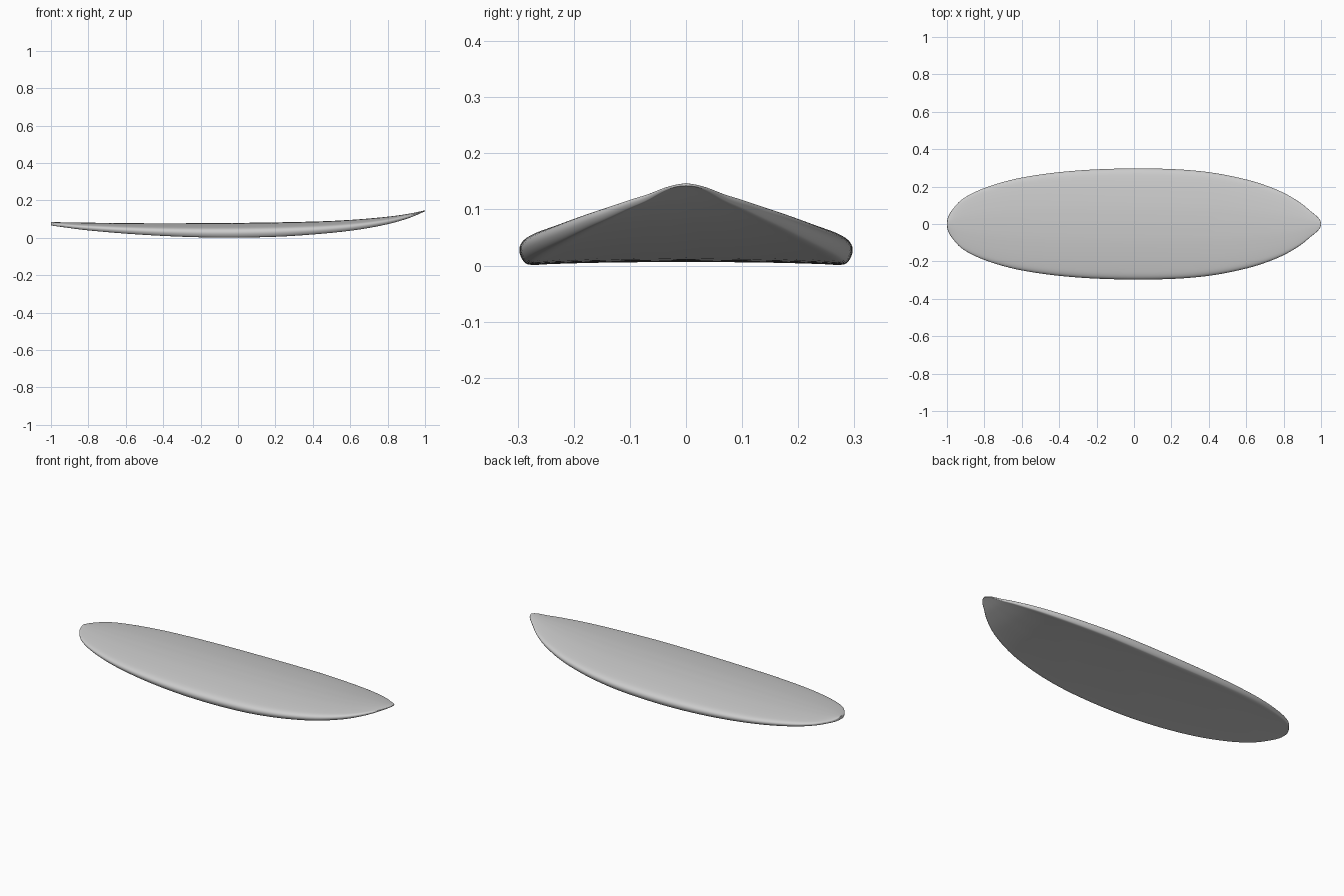
import bpy, bmesh, math

old = bpy.data.objects.get("Cube")
if old:
    bpy.data.objects.remove(old, do_unlink=True)

grey = bpy.data.materials.new("light_grey")
grey.use_nodes = True
grey.diffuse_color = (0.6, 0.6, 0.6, 1)
grey.node_tree.nodes["Principled BSDF"].inputs["Base Color"].default_value = (0.6, 0.6, 0.6, 1)


def curve(points, p):
    """Smooth curve through (position, value) points."""
    last = len(points) - 1
    i = 0
    while i < last - 1 and p > points[i + 1][0]:
        i += 1

    def slope(k):
        a, b = points[max(k - 1, 0)], points[min(k + 1, last)]
        return (b[1] - a[1]) / (b[0] - a[0])

    (x0, y0), (x1, y1) = points[i], points[i + 1]
    h = x1 - x0
    t = (p - x0) / h
    return ((1 + 2 * t) * (1 - t) ** 2 * y0 + t * (1 - t) ** 2 * h * slope(i)
            + t * t * (3 - 2 * t) * y1 + t * t * (t - 1) * h * slope(i + 1))


def angle(x):
    return math.acos(-x)


# Outline from tail to nose, and the rocker of the bottom and the deck
outline = [(angle(x), w) for x, w in [
    (-1, 0.006), (-0.97, 0.078), (-0.92, 0.131), (-0.8, 0.192), (-0.6, 0.248),
    (-0.3, 0.286), (0.05, 0.297), (0.35, 0.283), (0.6, 0.238), (0.78, 0.176),
    (0.89, 0.113), (0.95, 0.064), (1, 0.001)]]
bottom = [(-1, 0.066), (-0.8, 0.04), (-0.5, 0.016), (-0.2, 0.003), (0.05, 0.002),
          (0.3, 0.011), (0.6, 0.038), (0.8, 0.073), (0.92, 0.108), (1, 0.142)]
deck = [(-1, 0.084), (-0.5, 0.078), (0, 0.08), (0.4, 0.087), (0.6, 0.096),
        (0.8, 0.113), (0.92, 0.13), (1, 0.147)]

# Half section: slightly hollow bottom, round rail, domed deck
section = [(0, 0.07), (0.5, 0.05), (0.8, 0.02), (0.93, 0), (0.975, 0.08), (1, 0.3),
           (0.985, 0.5), (0.93, 0.64), (0.82, 0.74), (0.6, 0.86), (0.3, 0.965), (0, 1)]
ys = [(i, p[0]) for i, p in enumerate(section)]
zs = [(i, p[1]) for i, p in enumerate(section)]
FINE = 4
count = (len(section) - 1) * FINE
half = [(curve(ys, i / FINE), curve(zs, i / FINE)) for i in range(count + 1)]
loop = half + [(-y, z) for y, z in half[-2:0:-1]]

# Loft the board
bm = bmesh.new()
rings = []
STEPS = 96
for s in range(STEPS + 1):
    a = math.pi * s / STEPS
    x = -math.cos(a)
    w, lo, hi = curve(outline, a), curve(bottom, x), curve(deck, x)
    rings.append([bm.verts.new((x, y * w, lo + z * (hi - lo))) for y, z in loop])
for r0, r1 in zip(rings, rings[1:]):
    for i in range(len(loop)):
        j = (i + 1) % len(loop)
        bm.faces.new((r0[i], r0[j], r1[j], r1[i]))
bm.faces.new(rings[0])
bm.faces.new(rings[-1])
bmesh.ops.recalc_face_normals(bm, faces=bm.faces)
mesh = bpy.data.meshes.new("board")
bm.to_mesh(mesh)
bm.free()
board = bpy.data.objects.new("board", mesh)
bpy.context.collection.objects.link(board)
mesh.materials.append(grey)

bpy.ops.object.select_all(action="DESELECT")
board.select_set(True)
bpy.context.view_layer.objects.active = board
bpy.ops.object.shade_smooth_by_angle(angle=math.radians(40))
